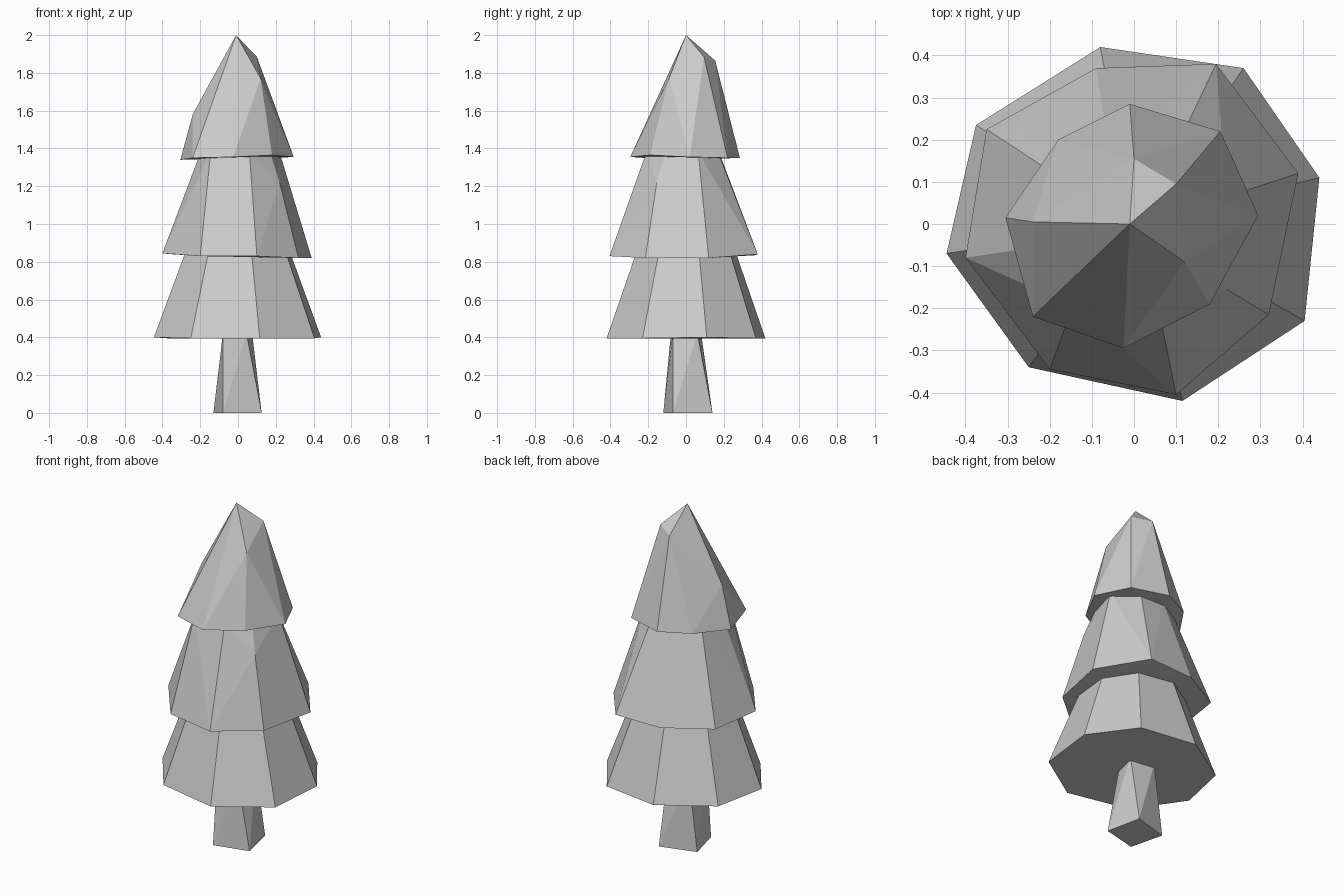
import bpy, bmesh


def ring(points, scale, z, shift=(0, 0)):
    """Copy of an outline, scaled and set at a new height."""
    return [(p[0] * scale + shift[0], p[1] * scale + shift[1], z) for p in points]


def faceted(name, points):
    """Low-poly solid wrapped tightly around its corner points."""
    bm = bmesh.new()
    for p in points:
        bm.verts.new(p)
    res = bmesh.ops.convex_hull(bm, input=bm.verts[:])
    loose = [v for v in bm.verts if not v.link_faces]
    bmesh.ops.delete(bm, geom=loose, context='VERTS')
    bmesh.ops.recalc_face_normals(bm, faces=bm.faces[:])
    mesh = bpy.data.meshes.new(name)
    bm.to_mesh(mesh)
    bm.free()
    obj = bpy.data.objects.new(name, mesh)
    bpy.context.collection.objects.link(obj)
    return obj


# Trunk: four-sided, tapered and slightly twisted
faceted("trunk", [
    (-.08, -.12, 0), (.125, -.07, 0), (.08, .14, 0), (-.13, .08, 0),
    (-.08, -.08, .42), (.045, -.07, .42), (.075, .06, .42), (-.075, .08, .42)])

# Lower branches: eight-sided frustum
low = [(.44, .11, .40), (.26, .37, .395), (-.08, .42, .395), (-.375, .235, .395),
       (-.445, -.07, .40), (-.25, -.34, .395), (.115, -.42, .395), (.405, -.23, .395)]
faceted("lower_branches", low + ring(low, .61, .87))

# Middle branches: eight-sided frustum with one bulging corner
mid = [(.39, .12, .82), (.195, .38, .84), (-.09, .37, .835), (-.35, .225, .84),
       (-.4, -.08, .845), (-.2, -.345, .83), (.1, -.405, .83), (.32, -.215, .82)]
mid_top = [(.22, .065, 1.38), (.095, .17, 1.38), (-.06, .175, 1.38), (-.175, .11, 1.38),
           (-.198, -.05, 1.38), (-.145, -.195, 1.38), (.06, -.21, 1.38), (.17, -.11, 1.38)]
faceted("middle_branches", mid + mid_top + [(.22, -.155, 1.22)])

# Top branches: pointed cone with chipped, uneven facets
top = [(.295, .02, 1.355), (.205, .22, 1.35), (-.01, .285, 1.35), (-.18, .2, 1.35),
       (-.305, .015, 1.34), (-.24, -.22, 1.35), (-.025, -.295, 1.355), (.18, -.19, 1.365)]
facets = [(-.01, 0, 2), (.1, .095, 1.885), (0, .155, 1.865),
          (.12, -.09, 1.77), (-.24, .005, 1.58)]
faceted("top_branches", top + facets)
